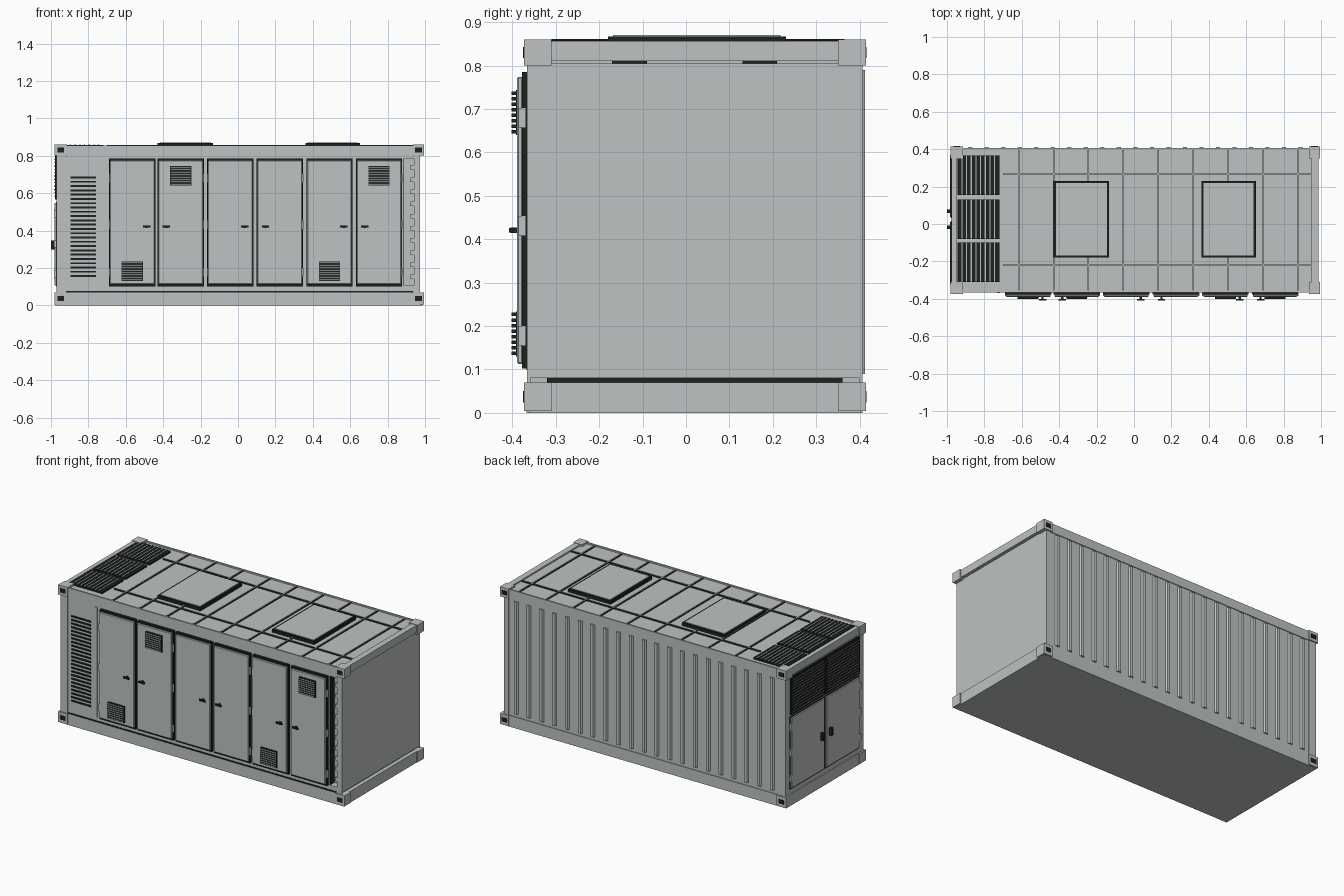
import bpy, bmesh
from mathutils import Vector

old = bpy.data.objects.get("Cube")
if old:
    bpy.data.objects.remove(old, do_unlink=True)


def material(name, rgb):
    m = bpy.data.materials.new(name)
    m.use_nodes = True
    m.diffuse_color = (*rgb, 1)
    m.node_tree.nodes["Principled BSDF"].inputs["Base Color"].default_value = (*rgb, 1)
    return m


GREY = material("container grey", (0.51, 0.545, 0.54))
DARK = material("rubber black", (0.013, 0.015, 0.015))


def part(name, boxes, mat=GREY, side=None, face=None, bevel=0):
    """Join axis-aligned boxes (x0, x1, y0, y1, z0, z1); faces not along `face` take `side`."""
    bm = bmesh.new()
    for x0, x1, y0, y1, z0, z1 in boxes:
        verts = bmesh.ops.create_cube(bm, size=1)["verts"]
        for v in verts:
            v.co = Vector(((x0 + x1) / 2 + v.co.x * (x1 - x0),
                           (y0 + y1) / 2 + v.co.y * (y1 - y0),
                           (z0 + z1) / 2 + v.co.z * (z1 - z0)))
    bm.normal_update()
    if side:
        for f in bm.faces:
            f.material_index = 0 if f.normal.dot(Vector(face)) > 0.9 else 1
    me = bpy.data.meshes.new(name)
    bm.to_mesh(me)
    bm.free()
    me.materials.append(mat)
    if side:
        me.materials.append(side)
    ob = bpy.data.objects.new(name, me)
    bpy.context.collection.objects.link(ob)
    if bevel:
        mod = ob.modifiers.new("edge", "BEVEL")
        mod.width = bevel
        mod.segments = 1


def spread(a, b, n):
    """Centres of n equal cells between a and b."""
    step = (b - a) / n
    return [a + step * (i + 0.5) for i in range(n)]


FRONT, BACK, LEFT, RIGHT = -0.362, 0.402, -0.97, 0.973
ROOF = 0.848
NICHE = (0.885, 0.94)      # upright recess beside the last front door

# Main shell, open in front of the niche
part("container_body", [(LEFT, NICHE[0], FRONT, BACK, 0, ROOF),
                        (NICHE[0], 0.956, FRONT + 0.045, BACK, 0, ROOF),
                        (NICHE[0], 0.956, FRONT, BACK, 0, 0.105),
                        (NICHE[0], 0.956, FRONT, BACK, 0.785, ROOF)])
part("niche_side", [(NICHE[0], NICHE[0] + 0.003, FRONT, FRONT + 0.045, 0.105, 0.785)],
     DARK)
part("niche_brackets", [(NICHE[1] - 0.018, NICHE[1], FRONT, FRONT + 0.045, z - 0.012, z + 0.012)
                        for z in spread(0.12, 0.77, 10)])

# Frame rails and posts
part("long_rails", [(LEFT, RIGHT, y - 0.005, y + 0.005, z0, z1)
                    for y in (FRONT, BACK) for z0, z1 in ((0, 0.07), (0.80, 0.856))])
part("end_rails", [(x0, x1, FRONT, BACK, z0, z1)
                   for x0, x1 in ((LEFT - 0.006, LEFT + 0.02), (0.95, 0.987))
                   for z0, z1 in ((0, 0.07), (0.81, 0.857))])
part("corner_posts", [(x0, x1, y - 0.004, y + 0.004, 0.06, 0.81)
                      for x0, x1 in ((LEFT, LEFT + 0.05), (NICHE[1], RIGHT)) for y in (FRONT, BACK)])
part("end_panel", [(0.95, RIGHT, FRONT, BACK, 0.08, 0.805)])

# Dark seams along the sill and in the slots above and below the end panel
part("front_sill_seam", [(-0.92, 0.935, -0.3655, FRONT, 0.07, 0.077)], DARK)
part("end_sill_seam", [(0.955, 0.962, -0.32, 0.36, 0.07, 0.08)], DARK)
part("end_header_seams", [(0.955, 0.962, y, y + 0.08, 0.805, 0.81) for y in (-0.17, 0.13)], DARK)

# Corner castings with dark sockets
castings, sockets = [], []
for x0, x1 in ((-0.98, -0.915), (0.935, 0.995)):
    for y0, y1, outer in ((-0.373, -0.31, -0.373), (0.35, 0.414, 0.414)):
        for z0, z1 in ((0.004, 0.07), (0.80, 0.86)):
            castings.append((x0, x1, y0, y1, z0, z1))
            xc, zc = (x0 + x1) / 2, (z0 + z1) / 2
            sockets.append((xc - 0.018, xc + 0.018, outer - 0.002, outer + 0.002,
                            zc - 0.013, zc + 0.013))
part("corner_castings", castings)
part("casting_sockets", sockets, DARK)

# Corrugated back wall
back = bmesh.new()
for x in spread(-0.92, 0.935, 21):
    ring = [back.verts.new((x + dx, y, z)) for z in (0.09, 0.79)
            for dx, y in ((-0.015, BACK), (-0.009, 0.412), (0.009, 0.412), (0.015, BACK))]
    lo, hi = ring[:4], ring[4:]
    back.faces.new(lo)
    back.faces.new(hi[::-1])
    for i in range(3):
        back.faces.new((lo[i], hi[i], hi[i + 1], lo[i + 1]))
bmesh.ops.recalc_face_normals(back, faces=back.faces)
mesh = bpy.data.meshes.new("back_wall_ribs")
back.to_mesh(mesh)
back.free()
mesh.materials.append(GREY)
bpy.context.collection.objects.link(bpy.data.objects.new("back_wall_ribs", mesh))

# Roof ribs, lengthwise and crosswise
part("roof_ribs",
     [(-0.70, 0.95, y - 0.004, y + 0.004, ROOF, 0.857) for y in (-0.22, 0.265)]
     + [(x - 0.004, x + 0.004, -0.355, 0.395, ROOF, 0.8565) for x in spread(-0.71, 0.97, 9)],
     GREY, DARK, (0, 0, 1))

# Roof hatches
for name, x0, x1 in (("right", -0.43, -0.133), ("left", 0.36, 0.652)):
    part(name + "_hatch_seal", [(x0, x1, -0.18, 0.23, ROOF, 0.867)], DARK)
    part(name + "_hatch_lid", [(x0 + 0.012, x1 - 0.012, -0.168, 0.218, 0.86, 0.87)])

# Roof ventilation grilles
for i, (y0, y1) in enumerate(((-0.31, -0.10), (-0.08, 0.13), (0.155, 0.365))):
    part(f"roof_grille_{i}", [(-0.945, -0.72, y0, y1, ROOF, 0.858)], DARK)
    bars = [-0.945 + 0.025 * k for k in range(1, 9)]
    part(f"roof_grille_bars_{i}",
         [(x - 0.003, x + 0.003, y0, y1, 0.856, 0.861) for x in bars], GREY, DARK, (0, 0, 1))

# Front intake louvre and trim strip
part("intake_louvre", [(-0.895, -0.76, -0.367, FRONT, z - 0.005, z + 0.005)
                       for z in spread(0.145, 0.695, 24)], DARK)
part("intake_trim", [(-0.732, -0.716, -0.368, FRONT, 0.10, 0.785)])

# Six front doors; handles sit on the meeting edges of each pair
DOORS = [(-0.69, 1, "low"), (-0.43, -1, "high"), (-0.165, 1, None),
         (0.10, -1, None), (0.365, 1, "low"), (0.63, -1, "high")]
WIDTH, Z0, Z1 = 0.248, 0.102, 0.785
for i, (x0, hand, vent) in enumerate(DOORS, 1):
    x1 = x0 + WIDTH
    xc = (x0 + x1) / 2
    part(f"front_door_seal_{i}", [(x0, x1, -0.378, FRONT, Z0, Z1)], DARK)
    part(f"front_door_{i}", [(x0 + 0.005, x1 - 0.005, -0.389, -0.376, Z0 + 0.011, Z1 - 0.011)],
         bevel=0.003)
    # Handle and hinges
    hx = xc + hand * 0.077
    part(f"front_door_handle_{i}", [(hx - 0.02, hx + 0.02, -0.408, -0.400, 0.415, 0.426),
                                    (hx - 0.006, hx + 0.006, -0.404, -0.388, 0.414, 0.427)], DARK)
    edge = x0 + 0.005 if hand > 0 else x1 - 0.005
    part(f"front_door_hinges_{i}", [(edge - 0.006, edge + 0.006, -0.386, -0.370, z, z + 0.045)
                                    for z in (0.155, 0.408, 0.657)])
    # Vent box with deep slots
    if vent:
        v0 = 0.13 if vent == "low" else 0.64
        part(f"door_vent_{i}", [(xc - 0.057, xc + 0.057, -0.392, -0.388, v0, v0 + 0.104)], DARK)
        part(f"door_vent_slats_{i}", [(xc - 0.056, xc + 0.056, -0.402, -0.391, z - 0.004, z + 0.004)
                                      for z in spread(v0 + 0.001, v0 + 0.103, 8)],
             GREY, DARK, (0, -1, 0))

# Right end: two exhaust grilles above two doors
for name, y0, y1, hy in (("front", -0.315, 0.018, -0.018), ("back", 0.030, 0.362, 0.068)):
    part(f"end_grille_{name}", [(-0.979, LEFT, y0, y1, 0.565, 0.80)], DARK)
    part(f"end_grille_slats_{name}", [(-0.983, -0.977, y0 + 0.008, y1 - 0.008, z - 0.002, z + 0.002)
                                      for z in spread(0.575, 0.79, 12)], GREY, DARK, (-1, 0, 0))
    part(f"end_door_seal_{name}", [(-0.974, LEFT, y0 - 0.002, y1 + 0.002, 0.10, 0.553)], DARK)
    part(f"end_door_{name}", [(-0.981, LEFT, y0 + 0.002, y1 - 0.002, 0.106, 0.547)], bevel=0.003)
    part(f"end_door_handle_{name}", [(-1.0, -0.98, hy - 0.009, hy + 0.009, 0.30, 0.346)], DARK)
    hinge_y = y0 if name == "front" else y1
    part(f"end_door_hinges_{name}", [(-0.984, -0.972, hinge_y - 0.008, hinge_y + 0.008, z, z + 0.04)
                                     for z in (0.15, 0.31, 0.47)])
